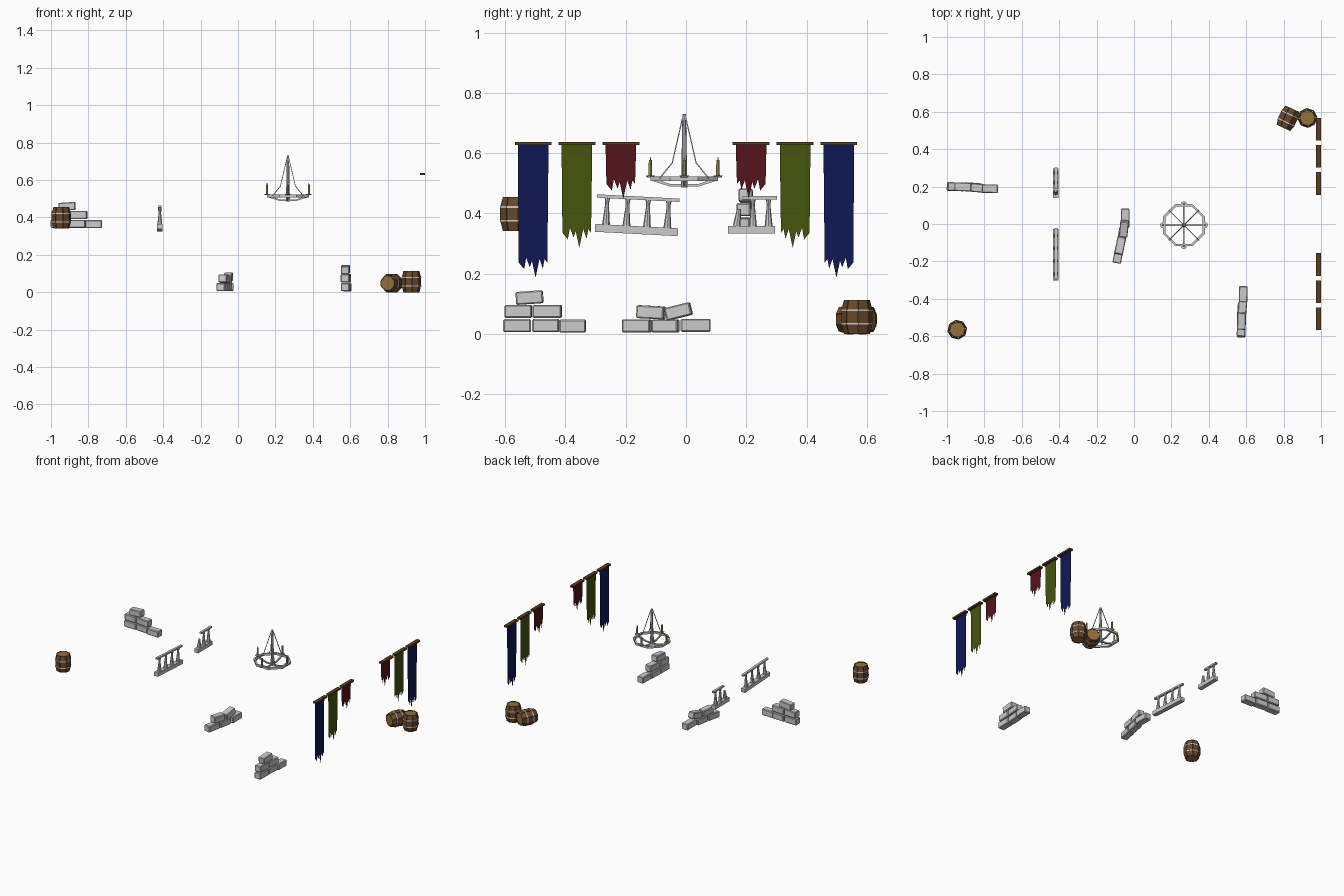
import bpy, bmesh
from math import radians, sin, cos, pi
from mathutils import Matrix, Vector

if "Cube" in bpy.data.objects:
    bpy.data.objects.remove(bpy.data.objects["Cube"])

T = Matrix.Translation


def R(deg, axis):
    return Matrix.Rotation(radians(deg), 4, axis)


def material(name, rgb):
    m = bpy.data.materials.new(name)
    m.diffuse_color = (*rgb, 1)
    m.use_nodes = True
    m.node_tree.nodes["Principled BSDF"].inputs["Base Color"].default_value = m.diffuse_color
    return m


WOOD = material("wood", (0.14, 0.065, 0.025))
LID = material("lid_wood", (0.30, 0.16, 0.04))
ROD = material("rod_wood", (0.10, 0.045, 0.015))
WAX = material("wax", (0.50, 0.46, 0.12))
RED = material("red_cloth", (0.09, 0.007, 0.011))
GREEN = material("green_cloth", (0.06, 0.09, 0.004))
BLUE = material("blue_cloth", (0.005, 0.009, 0.09))


def finish(name, bm, mat=None, M=Matrix(), closed=True):
    if closed:
        bmesh.ops.recalc_face_normals(bm, faces=bm.faces[:])
    me = bpy.data.meshes.new(name)
    bm.to_mesh(me)
    bm.free()
    ob = bpy.data.objects.new(name, me)
    ob.matrix_world = M
    if mat:
        me.materials.append(mat)
    bpy.context.collection.objects.link(ob)
    return ob


def box(bm, size, M):
    bmesh.ops.create_cube(bm, size=1, matrix=M @ Matrix.Diagonal((*size, 1)))


def bar(bm, a, b, r1, r2=None, n=6, turn=0):
    """Tapered rod from a to b."""
    a, b = Vector(a), Vector(b)
    d = b - a
    M = T((a + b) / 2) @ d.to_track_quat('Z', 'Y').to_matrix().to_4x4() @ R(turn, 'Z')
    bmesh.ops.create_cone(bm, cap_ends=True, segments=n, radius1=r1,
                          radius2=r1 if r2 is None else r2, depth=d.length, matrix=M)


def band(bm, n, inner, outer, z0, z1, turn):
    """Polygonal ring with a rectangular section."""
    rows = []
    for k in range(n):
        a = 2 * pi * k / n + turn
        rows.append([bm.verts.new((r * cos(a), r * sin(a), z))
                     for r, z in ((inner, z0), (outer, z0), (outer, z1), (inner, z1))])
    for k in range(n):
        p, q = rows[k], rows[(k + 1) % n]
        for j in range(4):
            bm.faces.new((p[j], q[j], q[(j + 1) % 4], p[(j + 1) % 4]))


# Barrels: eight bulging staves, two hoops, two lids
def barrel(name, M, h=0.113):
    bm = bmesh.new()
    for k in range(8):
        rows = []
        for z, r in ((0, 0.043), (0.3, 0.052), (0.7, 0.052), (1, 0.043)):
            a0, a1 = (2 * pi * (k + f) / 8 for f in (0.03, 0.97))
            rows.append([bm.verts.new((q * cos(a), q * sin(a), z * h)) for q, a in
                         ((r, a0), (r, a1), (r - 0.006, a1), (r - 0.006, a0))])
        for p, q in zip(rows, rows[1:]):
            for j in range(4):
                bm.faces.new((p[j], p[(j + 1) % 4], q[(j + 1) % 4], q[j]))
        bm.faces.new(rows[0])
        bm.faces.new(rows[-1])
    finish(name + "_staves", bm, WOOD, M)
    bm = bmesh.new()
    for z in (0.3, 0.7):
        band(bm, 8, 0.047, 0.0535, z * h - 0.003, z * h + 0.003, 0)
    finish(name + "_hoops", bm, None, M)
    bm = bmesh.new()
    for z in (0.05, 0.95):
        bar(bm, (0, 0, z * h - 0.003), (0, 0, z * h + 0.003), 0.041, n=8, turn=0)
    finish(name + "_lids", bm, LID, M)


barrel("upper_barrel", T((-0.945, -0.565, 0.342)) @ R(10, 'Z'))
barrel("standing_barrel", T((0.927, 0.567, 0)) @ R(5, 'Z'))
barrel("lying_barrel", T((0.823, 0.565, 0.0485)) @ R(-25, 'Z') @ R(90, 'X')
       @ R(22.5, 'Z') @ T((0, 0, -0.0565)))


# Brick piles: (along, across, height, length, yaw, pitch)
def bricks(name, M, layout):
    for i, (u, v, z, length, yaw, pitch) in enumerate(layout):
        bm = bmesh.new()
        box(bm, (length, 0.046, 0.043), Matrix())
        ob = finish(f"{name}_brick_{i + 1}", bm, None,
                    M @ T((u, v, z)) @ R(yaw, 'Z') @ R(pitch, 'Y'))
        bev = ob.modifiers.new("chamfer", 'BEVEL')
        bev.width, bev.segments = 0.004, 1


TALL = [(0.045, 0, 0.028, 0.092, 2, 0), (0.140, 0.003, 0.028, 0.088, -1, 0),
        (0.229, -0.001, 0.026, 0.088, 2, 0), (0.049, 0, 0.075, 0.090, 0, 0),
        (0.145, 0, 0.075, 0.096, -2, 0), (0.086, 0.001, 0.121, 0.090, 1, -4)]
LOW = [(-0.163, 0.036, 0.027, 0.094, -11, 0), (-0.068, 0.016, 0.027, 0.088, -10, 0),
       (0.032, -0.001, 0.029, 0.100, 0, 0), (-0.116, 0.026, 0.072, 0.092, -11, 3),
       (-0.025, 0.006, 0.075, 0.086, -6, -14)]
bricks("upper_pile", T((-1.0, 0.202, 0.338)) @ R(-3, 'Z'), TALL)
bricks("front_pile", T((0.571, -0.605, 0)) @ R(87, 'Z'), TALL)
bricks("middle_pile", T((-0.048, 0, 0)) @ R(90, 'Z'), LOW)


# Balustrades: base block, turned posts, hand rail
def balustrade(name, M, length, posts, rail, broken=()):
    bm = bmesh.new()
    box(bm, (0.030, length, 0.026), T((0, 0, 0.013)))
    finish(name + "_base", bm, None, M)
    bm = bmesh.new()
    for y in posts:
        bar(bm, (0, y, 0.026), (0, y, 0.095), 0.013, 0.006, 8)
        bar(bm, (0, y, 0.095), (0, y, 0.115), 0.006, 0.009, 8)
    for y in broken:
        bar(bm, (0, y, 0.026), (0, y + 0.008, 0.082), 0.013, 0.007, 8)
    finish(name + "_posts", bm, None, M)
    bm = bmesh.new()
    box(bm, (0.016, rail[1] - rail[0], 0.011), T((0, sum(rail) / 2, 0.119)))
    finish(name + "_rail", bm, None, M)


balustrade("long_balustrade", T((-0.418, -0.165, 0.332)) @ R(-3, 'X'), 0.275,
           (-0.102, -0.034, 0.034, 0.102), (-0.137, 0.137))
balustrade("short_balustrade", T((-0.418, 0.218, 0.333)), 0.156,
           (0.004, 0.056), (-0.03, 0.084), (-0.05,))

# Chandelier: octagonal ring, dished struts, pole, bent chains, candles
C = T((0.267, -0.006, 0))
bm = bmesh.new()
band(bm, 8, 0.108, 0.121, 0.508, 0.522, pi / 8)
finish("chandelier_ring", bm, None, C)

bm = bmesh.new()
for k in range(4):
    c, s = cos(k * pi / 2), sin(k * pi / 2)
    bar(bm, (0.108 * c, 0.108 * s, 0.513), (0.045 * c, 0.045 * s, 0.493), 0.006, n=4, turn=45)
    bar(bm, (0.046 * c, 0.046 * s, 0.493), (0, 0, 0.493), 0.006, n=4, turn=45)
finish("chandelier_struts", bm, None, C)

bm = bmesh.new()
bar(bm, (0, 0, 0.486), (0, 0, 0.512), 0.011, n=8)
bar(bm, (0, 0, 0.512), (0, 0, 0.73), 0.010, 0.006, 8)
finish("chandelier_pole", bm, None, C)

bm = bmesh.new()
for k in range(4):
    c, s = cos(pi / 4 + k * pi / 2), sin(pi / 4 + k * pi / 2)
    bar(bm, (0.005 * c, 0.005 * s, 0.725), (0.056 * c, 0.056 * s, 0.568), 0.0025, n=4)
    bar(bm, (0.056 * c, 0.056 * s, 0.568), (0.114 * c, 0.114 * s, 0.518), 0.0025, n=4)
finish("chandelier_chains", bm, None, C)

cups, candles = bmesh.new(), bmesh.new()
for k in range(4):
    x, y = 0.112 * cos(k * pi / 2), 0.112 * sin(k * pi / 2)
    bar(cups, (x, y, 0.519), (x, y, 0.526), 0.011, 0.016, 8)
    bar(candles, (x, y, 0.526), (x, y, 0.577), 0.006, 0.0055, 8)
    bar(candles, (x, y, 0.577), (x, y, 0.585), 0.0015, n=4)
finish("candle_cups", cups, None, C)
finish("candles", candles, WAX, C)

# Banners: rods with tattered cloth, mirrored across y = 0
TATTER = [(0.047, 0.050), (0.038, 0.062), (0.032, 0.030), (0.021, 0.062), (0.008, 0),
          (-0.004, 0.056), (-0.011, 0.034), (-0.023, 0.066), (-0.030, 0.028), (-0.048, 0.050)]
for side, tag in ((1, "back"), (-1, "front")):
    for color, cloth, y, tip in (("red", RED, 0.216, 0.448), ("green", GREEN, 0.362, 0.286),
                                 ("blue", BLUE, 0.507, 0.187)):
        bm = bmesh.new()
        pts = [(-0.051, 0.630), (0.051, 0.630)] + [(-dy, tip + dz) for dy, dz in reversed(TATTER)]
        bm.faces.new([bm.verts.new((0.981, side * (y + dy), z)) for dy, z in pts])
        finish(f"{tag}_{color}_banner", bm, cloth, closed=False)
        bm = bmesh.new()
        box(bm, (0.026, 0.122, 0.011), T((0.987, side * y, 0.632)))
        finish(f"{tag}_{color}_rod", bm, ROD)
